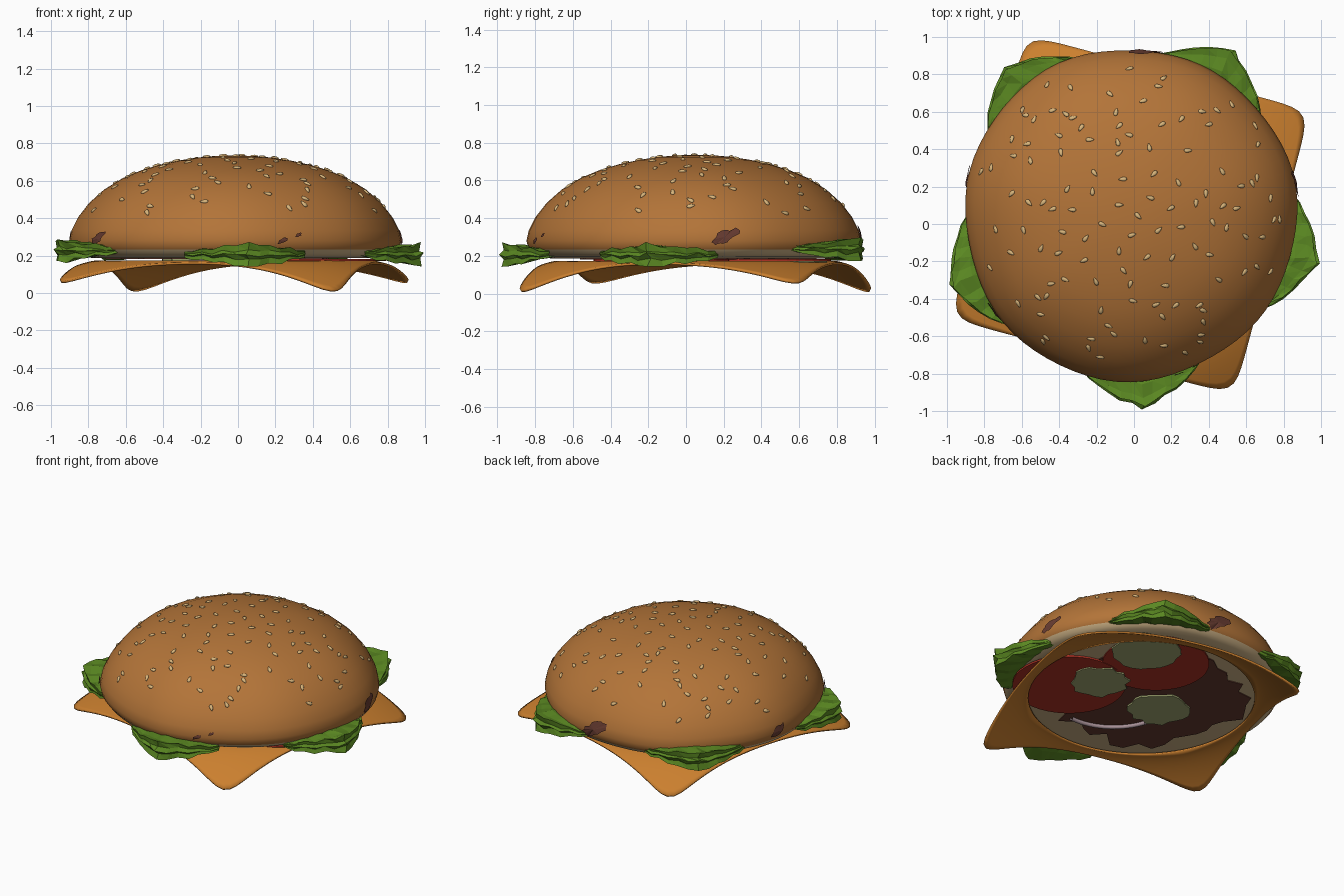
import bpy, bmesh, math, random
from mathutils import Vector, Matrix

random.seed(7)
TAU = math.tau
CENTRE = Vector((-0.02, 0.05, 0))

if "Cube" in bpy.data.objects:
    bpy.data.objects.remove(bpy.data.objects["Cube"])


def material(name, rgb):
    m = bpy.data.materials.new(name)
    m.use_nodes = True
    m.diffuse_color = (*rgb, 1)
    m.node_tree.nodes["Principled BSDF"].inputs["Base Color"].default_value = (*rgb, 1)
    return m


CRUST = material("toasted crust", (0.45, 0.175, 0.04))
CRUMB = material("pale crumb", (0.62, 0.45, 0.24))
SEED = material("sesame", (0.68, 0.46, 0.2))
LEAF = material("lettuce green", (0.105, 0.25, 0.016))
CHEESE = material("cheese orange", (0.6, 0.215, 0.028))
TOMATO = material("tomato red", (0.43, 0.032, 0.018))
SAUCE = material("brown sauce", (0.135, 0.044, 0.03))
PICKLE = material("pickle green", (0.37, 0.4, 0.17))
ONION = material("onion mauve", (0.4, 0.29, 0.32))


def finish(name, bm, mats, smooth=False):
    bmesh.ops.recalc_face_normals(bm, faces=bm.faces)
    mesh = bpy.data.meshes.new(name)
    bm.to_mesh(mesh)
    bm.free()
    ob = bpy.data.objects.new(name, mesh)
    bpy.context.collection.objects.link(ob)
    ob.location = CENTRE
    for m in mats:
        mesh.materials.append(m)
    for p in mesh.polygons:
        p.use_smooth = smooth
    return ob


def ring_sheet(bm, rings, steps, point):
    """Closed band of quads; point(i, angle) gives each position."""
    rows = [[bm.verts.new(point(i, TAU * k / steps)) for k in range(steps)]
            for i in range(rings)]
    for a, b in zip(rows, rows[1:]):
        for k in range(steps):
            n = (k + 1) % steps
            bm.faces.new((a[k], a[n], b[n], b[k]))
    return rows


def polar(r, a, z):
    return Vector((r * math.cos(a), r * math.sin(a), z))


# Bun: lathed dome with a pale cut underside
DOME = [(0.02, 0.735), (0.1, 0.733), (0.2, 0.724), (0.3, 0.708), (0.4, 0.686),
        (0.5, 0.656), (0.6, 0.614), (0.7, 0.553), (0.78, 0.482), (0.84, 0.405),
        (0.875, 0.335), (0.887, 0.28), (0.879, 0.245), (0.87, 0.233)]
UNDER = [(0.855, 0.212), (0.825, 0.197), (0.76, 0.187), (0.02, 0.187)]
PROFILE = DOME + UNDER


def wobble(a, r):
    return r * (1 + 0.008 * math.sin(3 * a + 1) + 0.006 * math.sin(7 * a))


bm = bmesh.new()
rows = ring_sheet(bm, len(PROFILE), 72,
                  lambda i, a: polar(wobble(a, PROFILE[i][0]), a, PROFILE[i][1]))
bm.faces.new(rows[0])
bm.faces.new(rows[-1])
for f in bm.faces:
    f.material_index = int(f.calc_center_median().z < 0.23)
finish("top_bun", bm, [CRUST, CRUMB], True)


def between(x, pairs):
    """Linear interpolation through ascending pairs."""
    for (x0, y0), (x1, y1) in zip(pairs, pairs[1:]):
        if x <= x1:
            return y0 + (y1 - y0) * (x - x0) / (x1 - x0)
    return pairs[-1][1]


HEIGHT_AT = DOME[:12]
RADIUS_AT = [(z, r) for r, z in reversed(DOME)]


# Sesame seeds scattered evenly over the dome, lying flat
SEEDS = 120
bm = bmesh.new()
for n in range(SEEDS):
    r = 0.83 * math.sqrt((n + random.random()) / SEEDS)
    a = n * math.radians(137.5) + random.uniform(-0.25, 0.25)
    z = between(max(r, 0.02), HEIGHT_AT)
    slope = (between(r + 0.04, HEIGHT_AT) - z) / 0.04
    normal = polar(-slope, a, 1).normalized()
    turn = normal.to_track_quat('Z', 'Y').to_matrix().to_4x4()
    place = (Matrix.Translation(polar(wobble(a, r), a, z + 0.002)) @ turn
             @ Matrix.Rotation(random.uniform(0, TAU), 4, 'Z')
             @ Matrix.Diagonal((0.023, 0.011, 0.008, 1)))
    new = bmesh.ops.create_icosphere(bm, subdivisions=2, radius=1, matrix=place)
    for v in new["verts"]:
        local = place.inverted() @ v.co
        local.y *= 1 - 0.45 * local.x
        v.co = place @ local
finish("sesame_seeds", bm, [SEED], True)


# Cheese: rounded square slice, open in the middle, with drooping corners
def cheese_point(i, a):
    b = a + math.radians(15)
    c, s = abs(math.cos(b)), abs(math.sin(b))
    rim = 0.785 / (c ** 15 + s ** 15) ** (1 / 15)
    r = 0.72 + (rim - 0.72) * i / 9
    t = max(0, (r - 0.735) / 0.325)
    drop = 0.133 - 0.023 * math.cos(2 * (a - math.radians(30)))
    return polar(r, a, 0.168 - drop * min(t, 1.05) ** 1.4)


bm = bmesh.new()
ring_sheet(bm, 10, 160, cheese_point)
cheese = finish("cheese_slice", bm, [CHEESE], True)
thick = cheese.modifiers.new("thickness", 'SOLIDIFY')
thick.thickness = 0.012
thick.offset = 0

# Lettuce: five pointed, crumpled bundles poking out around the bun
# Each row: reach from bun to rim, height at the ends, extra height at the tip
LEAF_ROWS = [(0, 0.02, 0.0), (0.45, 0.02, 0.03), (0.75, 0.014, 0.035), (0.94, 0.014, 0.045),
             (0.9, 0.004, 0.015), (1, 0.0, 0.0), (0.9, -0.006, -0.02),
             (0.95, -0.016, -0.05), (0.5, -0.012, -0.03), (0, 0.0, 0.0)]


def lettuce_bundle(bm, tip, lift, columns=12):
    grid = []
    for k in range(columns + 1):
        u = 2 * k / columns - 1
        near = 1 - abs(u)
        rim = 0.87 + 0.17 * near ** 0.9 + random.uniform(-0.008, 0.008)
        fold = 0.005 * (-1) ** k
        column = []
        for reach, end, peak in LEAF_ROWS:
            z = 0.206 + lift + end + near * peak
            z += reach * (fold + random.uniform(-0.007, 0.007))
            a = tip + math.radians(22) * u + random.uniform(-0.015, 0.015) * near
            column.append(bm.verts.new(polar(0.8 + (rim - 0.8) * reach, a, z)))
        grid.append(column)
    for p, q in zip(grid, grid[1:]):
        for i in range(len(LEAF_ROWS) - 1):
            bm.faces.new((p[i], q[i], q[i + 1]))
            bm.faces.new((p[i], q[i + 1], p[i + 1]))


bm = bmesh.new()
for clump, lift in enumerate((0, 0, 0.03, 0.035, 0.022)):
    lettuce_bundle(bm, math.radians(-86 + 72 * clump), lift)
finish("lettuce_leaves", bm, [LEAF])


# Fillings: thin slices under the bun
def slice_plate(name, x, y, radius, z, height, mat, rough=0.0, sides=40):
    bm = bmesh.new()
    rim = [bm.verts.new(Vector((x, y, z)) + polar(
        radius * (1 + random.uniform(-rough, rough)), TAU * k / sides, 0))
        for k in range(sides)]
    face = bm.faces.new(rim)
    new = bmesh.ops.extrude_face_region(bm, geom=[face])["geom"]
    bmesh.ops.translate(bm, vec=(0, 0, height),
                        verts=[g for g in new if isinstance(g, bmesh.types.BMVert)])
    finish(name, bm, [mat])


slice_plate("sauce_smear", -0.07, 0, 0.58, 0.181, 0.005, SAUCE, 0.12, 44)
slice_plate("tomato_slice_a", 0.45, -0.18, 0.36, 0.171, 0.012, TOMATO)
slice_plate("tomato_slice_b", 0.2, 0.38, 0.34, 0.173, 0.01, TOMATO)
slice_plate("pickle_slice_a", 0.33, -0.02, 0.18, 0.163, 0.009, PICKLE, 0.1, 24)
slice_plate("pickle_slice_b", -0.19, -0.05, 0.19, 0.17, 0.012, PICKLE, 0.12, 24)
slice_plate("pickle_slice_c", 0.35, 0.47, 0.22, 0.164, 0.01, PICKLE, 0.06, 24)

# Onion strand
curve = bpy.data.curves.new("onion_strand", 'CURVE')
curve.dimensions = '3D'
curve.bevel_depth = 0.014
line = curve.splines.new('POLY')
line.points.add(11)
for k, p in enumerate(line.points):
    p.co = (*(polar(0.38, math.radians(-85 - 7 * k), 0.174) + Vector((0.13, -0.12, 0))), 1)
curve.materials.append(ONION)
onion = bpy.data.objects.new("onion_strand", curve)
onion.location = CENTRE
bpy.context.collection.objects.link(onion)


# Sauce drips: thin irregular patches following the side of the bun
def drip(angle, height, size):
    def on_bun(u, v):
        a, z = math.radians(angle) + u / 0.88, height + v
        return polar(wobble(a, between(z, RADIUS_AT)) + 0.009, a, z)
    bm = bmesh.new()
    hub = bm.verts.new(on_bun(0, 0))
    rim = []
    for k in range(18):
        t, r = TAU * k / 18, size * random.uniform(0.7, 1.2)
        rim.append(bm.verts.new(on_bun(r * math.cos(t),
                                       0.5 * r * math.sin(t) + 0.4 * r * math.cos(t))))
    for k in range(18):
        bm.faces.new((hub, rim[k], rim[(k + 1) % 18]))
    finish("sauce_drip", bm, [SAUCE])


for spec in ((215, 0.29, 0.06), (-67, 0.31, 0.02), (-73, 0.28, 0.026),
             (10, 0.3, 0.07), (84, 0.3, 0.09), (167, 0.29, 0.065)):
    drip(*spec)
